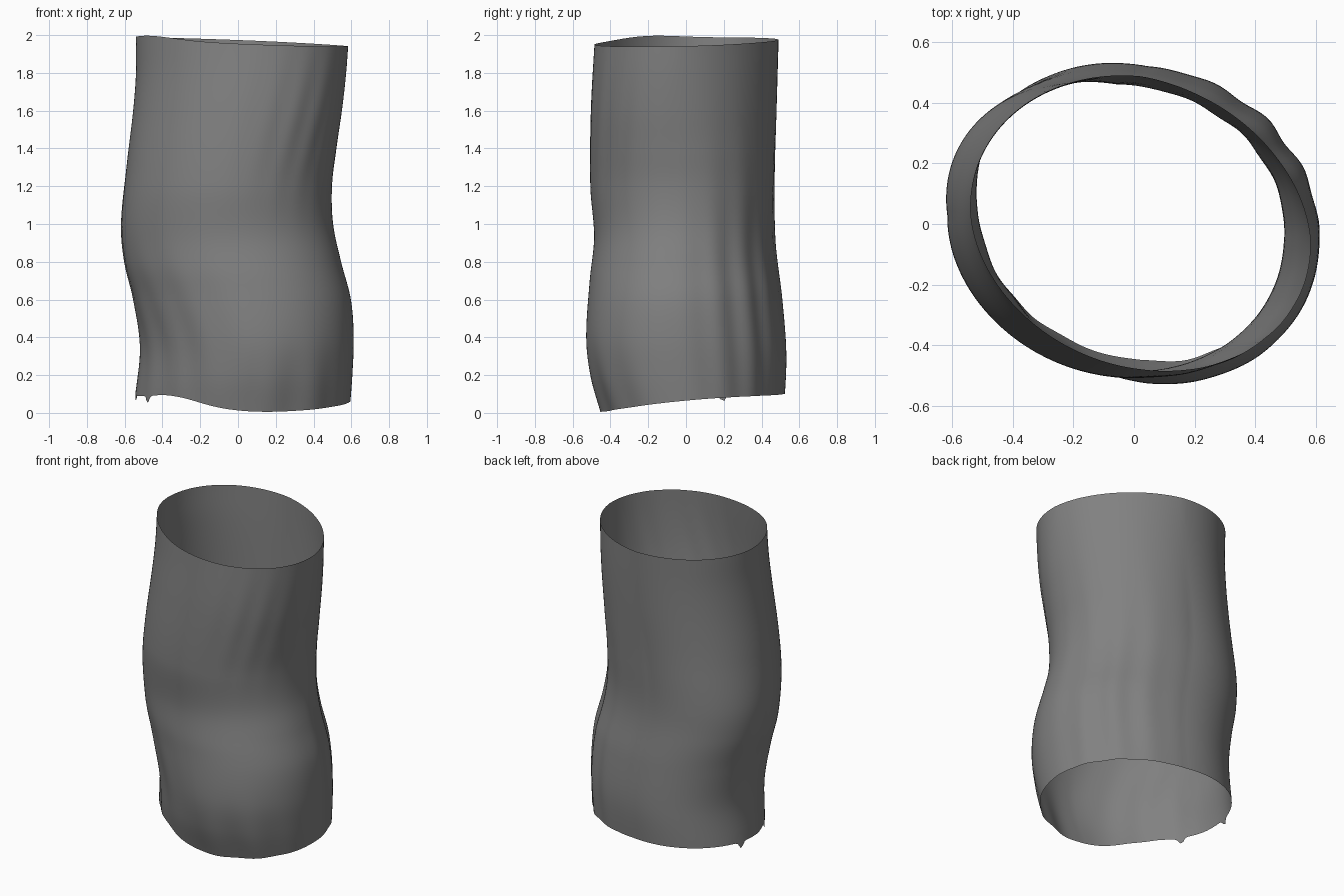
import bpy
import bmesh
from math import sin, cos, pi, exp

cube = bpy.data.objects.get("Cube")
if cube:
    bpy.data.objects.remove(cube)

# Silhouette profiles, as (height, distance) pairs
LEFT_EDGE = [(0, .59), (.2, .605), (.4, .612), (.6, .597), (.8, .545), (1, .502),
             (1.2, .495), (1.4, .52), (1.6, .55), (1.8, .572), (2, .586)]
RIGHT_EDGE = [(0, -.555), (.1, -.54), (.35, -.515), (.6, -.55), (.8, -.598), (1, -.616),
              (1.3, -.59), (1.6, -.555), (1.8, -.54), (2, -.54)]
FRONT_EDGE = [(0, -.45), (.2, -.505), (.4, -.528), (.7, -.51), (.93, -.487),
              (1.2, -.508), (1.6, -.503), (2, -.478)]
BACK_EDGE = [(0, .51), (.3, .522), (.6, .5), (.9, .466), (1.2, .465), (1.6, .478), (2, .49)]

# Fullness between the four edges: (direction, profile of extra radius)
CORNERS = [
    (pi / 4, [(0, 0), (.8, .003), (1.2, .024), (1.6, 0), (2, -.03)]),
    (-pi / 4, [(0, 0), (.8, 0), (1.2, -.01), (1.6, .005), (2, .017)]),
    (-3 * pi / 4, [(0, -.025), (.3, -.022), (.7, 0), (1.4, 0), (2, -.012)]),
    (3 * pi / 4, [(0, .03), (.85, .034), (1.4, .01), (2, .005)]),
]


def sample(profile, z):
    """Smooth curve through the profile points."""
    z = min(max(z, profile[0][0]), profile[-1][0])
    last = len(profile) - 1
    slope = lambda i: ((profile[min(i + 1, last)][1] - profile[max(i - 1, 0)][1])
                       / (profile[min(i + 1, last)][0] - profile[max(i - 1, 0)][0]))
    for i in range(last):
        (z0, a), (z1, b) = profile[i], profile[i + 1]
        if z <= z1:
            h = z1 - z0
            t = (z - z0) / h
            s = t * t * (3 - 2 * t)
            return a + (b - a) * s + h * t * (1 - t) * (slope(i) * (1 - t) - slope(i + 1) * t)


def bump(value, centre, width):
    return exp(-((value - centre) / width) ** 2)


def turn(angle, centre):
    """Signed angle from the centre, wrapped."""
    return (angle - centre + pi) % (2 * pi) - pi


def top_hem(a):
    return 1.963 - .022 * cos(a) + .01 * sin(a) + .019 * bump(turn(a, -2.6), 0, .5)


def bottom_hem(a):
    z = .064 - .013 * cos(a) + .047 * sin(a) + .012 * cos(2 * a)
    z += .052 * bump(turn(a, -2.3), 0, .5)
    # two small hanging points on the hem
    for centre in (2.88, 3.56):
        z -= .04 * bump(turn(a, centre), 0, .04)
    return z


def corners(a, z):
    return sum(max(0, cos(2 * turn(a, c))) * sample(p, z)
               for c, p in CORNERS if abs(turn(a, c)) < pi / 4)


def folds(a, z):
    """Soft cloth wrinkles, pushed along the radius."""
    side = bump(turn(a, .75), 0, .5) * bump(z, .5, .65)
    upper = bump(turn(a, -.9), 0, .45) * bump(z, 1.55, .35)
    lower = bump(turn(a, -2.4), 0, .6) * bump(z, .3, .4)
    hem = bump(turn(a, -1.1), 0, .6) * bump(z, .05, .25)
    return (.008 * side * sin(17 * a + z) + .0025 * upper * sin(22 * a - 5 * z)
            + .004 * lower * sin(16 * a + 5 * z) + .007 * hem * sin(13 * a + 2 * z))


# Open cloth tube
AROUND, ROWS = 160, 64
bm = bmesh.new()
rings = []
for row in range(ROWS + 1):
    v = row / ROWS
    ring = []
    for k in range(AROUND):
        a = 2 * pi * k / AROUND
        z = bottom_hem(a) * (1 - v) + top_hem(a) * v
        left, right = sample(LEFT_EDGE, z), sample(RIGHT_EDGE, z)
        front, back = sample(FRONT_EDGE, z), sample(BACK_EDGE, z)
        push = 1 + (folds(a, z) + corners(a, z)) / .52
        x = (left + right) / 2 + (left - right) / 2 * cos(a) * push
        y = (front + back) / 2 + (back - front) / 2 * sin(a - .09) * push
        ring.append(bm.verts.new((x, y, z)))
    rings.append(ring)
for low, high in zip(rings, rings[1:]):
    for k in range(AROUND):
        n = (k + 1) % AROUND
        bm.faces.new((low[k], low[n], high[n], high[k]))
mesh = bpy.data.meshes.new("cloth_sleeve")
bm.to_mesh(mesh)
bm.free()
sleeve = bpy.data.objects.new("cloth_sleeve", mesh)
bpy.context.collection.objects.link(sleeve)

# Plain grey cloth
grey = bpy.data.materials.new("grey_cloth")
grey.use_nodes = True
colour = (.22, .22, .22, 1)
grey.diffuse_color = colour
grey.node_tree.nodes["Principled BSDF"].inputs["Base Color"].default_value = colour
mesh.materials.append(grey)

bpy.context.view_layer.objects.active = sleeve
sleeve.select_set(True)
bpy.ops.object.shade_smooth()
